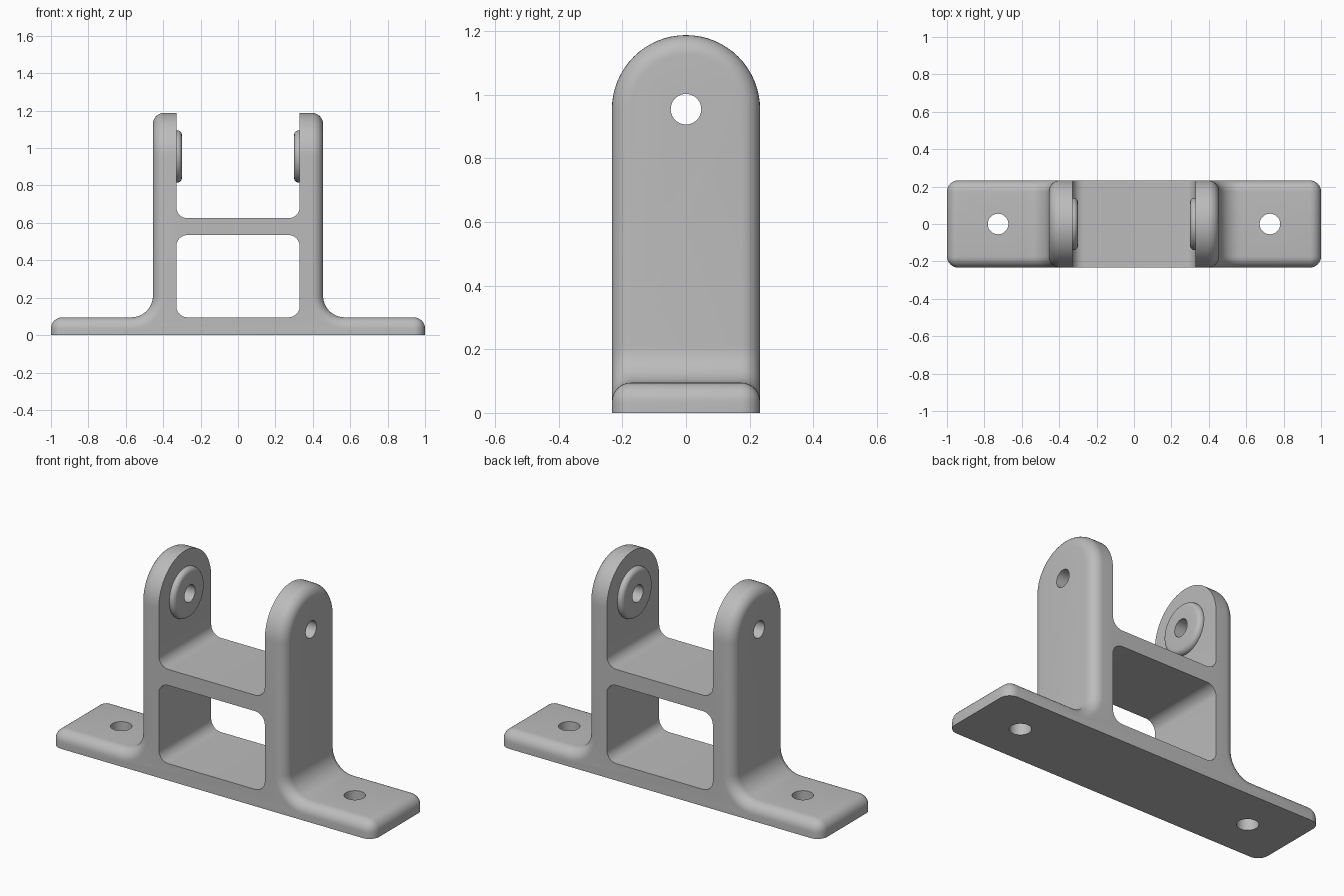
import bpy, bmesh
from math import pi, sin, cos, radians
from mathutils import Matrix, Vector

if "Cube" in bpy.data.objects:
    bpy.data.objects.remove(bpy.data.objects["Cube"], do_unlink=True)

HALF_DEPTH = 0.233
PLATE_TOP = 0.095
TOWER_X = 0.455
INNER_X = 0.33
PIVOT_Z = 0.955
EDGE = 0.06
FILLET = 0.115

grey = bpy.data.materials.new("plain grey")
grey.use_nodes = True
colour = (0.5, 0.5, 0.5, 1)
grey.diffuse_color = colour
grey.node_tree.nodes["Principled BSDF"].inputs["Base Color"].default_value = colour


def arc(cx, cz, r, start, end, steps):
    angles = [radians(start + (end - start) * i / steps) for i in range(steps + 1)]
    return [(cx + r * cos(a), cz + r * sin(a)) for a in angles]


def make_object(name, bm):
    bmesh.ops.recalc_face_normals(bm, faces=bm.faces)
    mesh = bpy.data.meshes.new(name)
    bm.to_mesh(mesh)
    bm.free()
    mesh.materials.append(grey)
    obj = bpy.data.objects.new(name, mesh)
    bpy.context.collection.objects.link(obj)
    return obj


def activate(obj):
    bpy.ops.object.select_all(action="DESELECT")
    obj.select_set(True)
    bpy.context.view_layer.objects.active = obj


def cut(target, cutter):
    cutter.hide_render = True
    mod = target.modifiers.new("cut", "BOOLEAN")
    mod.operation = "DIFFERENCE"
    mod.solver = "EXACT"
    mod.object = cutter
    activate(target)
    bpy.ops.object.modifier_apply(modifier=mod.name)
    bpy.data.objects.remove(cutter, do_unlink=True)


def rounded_window(name, z0, z1, r=EDGE):
    """Rounded rectangle in the front plane, pushed right through the depth."""
    x = INNER_X - r
    outline = (arc(x, z0 + r, r, -90, 0, 10) + arc(x, z1 - r, r, 0, 90, 10)
               + arc(-x, z1 - r, r, 90, 180, 10) + arc(-x, z0 + r, r, 180, 270, 10))
    bm = bmesh.new()
    face = bm.faces.new([bm.verts.new((px, -0.5, pz)) for px, pz in outline])
    new = bmesh.ops.extrude_face_region(bm, geom=[face])["geom"]
    bmesh.ops.translate(bm, vec=(0, 1, 0),
                        verts=[v for v in new if isinstance(v, bmesh.types.BMVert)])
    return make_object(name, bm)


def round_cutter(name, r, length, matrix):
    bm = bmesh.new()
    bmesh.ops.create_cone(bm, cap_ends=True, segments=40, radius1=r, radius2=r,
                          depth=length, matrix=matrix)
    return make_object(name, bm)


# Bracket blank: front outline with filleted feet, plus an arched top
bm = bmesh.new()
right = [(1, 0), (1, PLATE_TOP)] + arc(TOWER_X + FILLET, PLATE_TOP + FILLET,
                                      FILLET, 270, 180, 12) + [(TOWER_X, PIVOT_Z)]
outline = right + [(-x, z) for x, z in reversed(right)]
front = [bm.verts.new((x, -HALF_DEPTH, z)) for x, z in outline]
back = [bm.verts.new((x, HALF_DEPTH, z)) for x, z in outline]
bm.faces.new(front)
bm.faces.new(back)
top_r, top_l = len(right) - 1, len(right)
for i in range(len(outline)):
    j = (i + 1) % len(outline)
    if i not in (top_r - 1, top_r, top_l):
        bm.faces.new((front[i], front[j], back[j], back[i]))

rings = {}
for i in (top_r, top_l):
    x = outline[i][0]
    middle = [bm.verts.new((x, y, z))
              for y, z in arc(0, PIVOT_Z, HALF_DEPTH, 180, 0, 32)[1:-1]]
    rings[i] = [front[i]] + middle + [back[i]]
bm.faces.new([front[top_r - 1]] + rings[top_r] + [back[top_r - 1]])
bm.faces.new([front[top_l + 1]] + rings[top_l] + [back[top_l + 1]])
for k in range(len(rings[top_r]) - 1):
    a, b = rings[top_r], rings[top_l]
    bm.faces.new((a[k], a[k + 1], b[k + 1], b[k]))
bmesh.ops.recalc_face_normals(bm, faces=bm.faces)

# Round every sharp outer edge except those around the flat underside
sharp = [e for e in bm.edges
         if e.calc_face_angle(0) > radians(50) and max(v.co.z for v in e.verts) > 0.01]
bmesh.ops.bevel(bm, geom=sharp, offset=EDGE, offset_type="OFFSET", segments=8,
                profile=0.5, affect="EDGES", clamp_overlap=False)
bracket = make_object("bracket_body", bm)

# Openings between the uprights
cut(bracket, rounded_window("lower_window_cutter", PLATE_TOP, 0.535))
cut(bracket, rounded_window("upper_slot_cutter", 0.625, 1.6))

# Pivot hole and mounting holes
turn = Matrix.Rotation(pi / 2, 4, "Y")
cut(bracket, round_cutter("pivot_cutter", 0.048, 2, Matrix.Translation((0, 0, PIVOT_Z)) @ turn))
for side in (-1, 1):
    cut(bracket, round_cutter("mounting_cutter", 0.055, 1,
                              Matrix.Translation((side * 0.727, 0, 0))))

# Rounded washer bosses on the inner faces of the uprights
parts = [bracket]
for side, label in ((1, "left"), (-1, "right")):
    bm = bmesh.new()
    face_x, r = INNER_X - 0.03, 0.025
    profile = ([(INNER_X, 0.048), (face_x, 0.048)]
               + [(face_x + r - r * sin(a), 0.14 - r + r * cos(a))
                  for a in (pi / 2 * (1 - i / 6) for i in range(7))]
               + [(INNER_X, 0.14)])
    verts = [bm.verts.new((side * x, 0, PIVOT_Z + d)) for x, d in profile]
    edges = [bm.edges.new(pair) for pair in zip(verts, verts[1:])]
    bmesh.ops.spin(bm, geom=verts + edges, cent=(0, 0, PIVOT_Z), axis=(1, 0, 0),
                   angle=2 * pi, steps=40, use_merge=True)
    bmesh.ops.remove_doubles(bm, verts=bm.verts, dist=0.0005)
    # An open shell has no clear outside, so close it while fixing the normals
    rim = [e for e in bm.edges if e.is_boundary]
    bmesh.ops.bridge_loops(bm, edges=rim)
    parts.append(make_object(label + "_boss", bm))

for obj in parts:
    activate(obj)
    bpy.ops.object.shade_smooth_by_angle(angle=radians(30))
